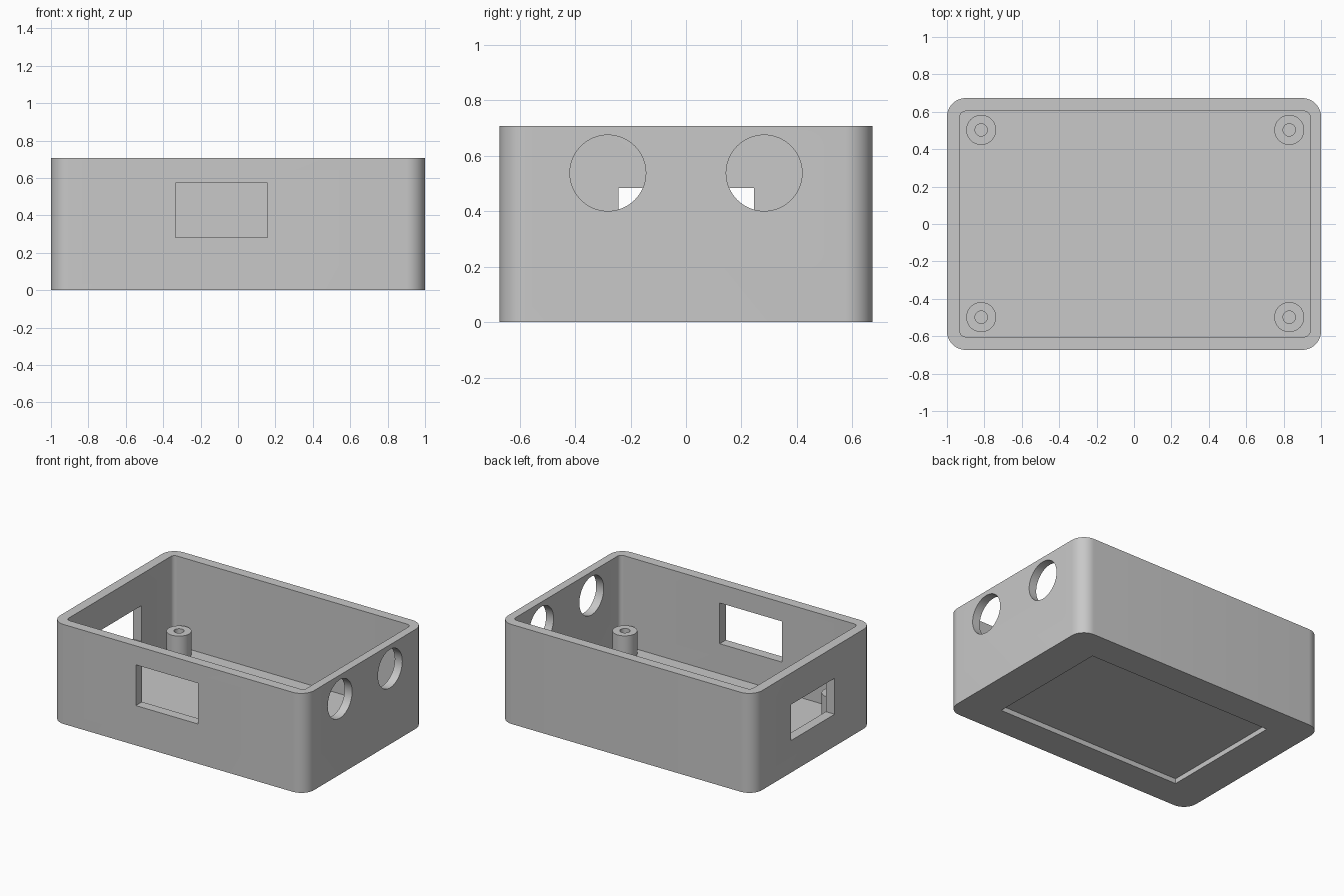
import bpy
import bmesh
import math

cube = bpy.data.objects.get("Cube")
if cube:
    bpy.data.objects.remove(cube, do_unlink=True)

# Main dimensions
HALF_X, HALF_Y, HEIGHT = 1.0, 0.673, 0.708
FLOOR = 0.07

grey = bpy.data.materials.new("light grey plastic")
grey.use_nodes = True
grey.diffuse_color = (0.58, 0.58, 0.58, 1)
grey.node_tree.nodes["Principled BSDF"].inputs["Base Color"].default_value = (0.58, 0.58, 0.58, 1)


def make_object(name, bm):
    bmesh.ops.recalc_face_normals(bm, faces=bm.faces)
    mesh = bpy.data.meshes.new(name)
    bm.to_mesh(mesh)
    bm.free()
    mesh.materials.append(grey)
    obj = bpy.data.objects.new(name, mesh)
    bpy.context.collection.objects.link(obj)
    return obj


def block(name, low, high, radius=0):
    """Box between two corners, with optional rounded vertical edges."""
    bm = bmesh.new()
    bmesh.ops.create_cube(bm, size=1)
    for v in bm.verts:
        v.co = [h if c > 0 else l for c, l, h in zip(v.co, low, high)]
    if radius:
        upright = [e for e in bm.edges
                   if abs(e.verts[0].co.z - e.verts[1].co.z) > 0.01]
        bmesh.ops.bevel(bm, geom=upright, offset=radius, segments=12,
                        profile=0.5, affect='EDGES')
    return make_object(name, bm)


def cylinder(name, radius, depth, location, along_x=False):
    bm = bmesh.new()
    bmesh.ops.create_cone(bm, cap_ends=True, segments=64, radius1=radius,
                          radius2=radius, depth=depth)
    obj = make_object(name, bm)
    if along_x:
        obj.rotation_euler.y = math.pi / 2
    obj.location = location
    return obj


def activate(obj):
    bpy.ops.object.select_all(action='DESELECT')
    obj.select_set(True)
    bpy.context.view_layer.objects.active = obj


def cut(target, cutter):
    """Subtract the cutter from the target and discard the cutter."""
    cutter.hide_render = True
    mod = target.modifiers.new("cut", 'BOOLEAN')
    mod.operation = 'DIFFERENCE'
    mod.solver = 'EXACT'
    mod.object = cutter
    activate(target)
    bpy.ops.object.modifier_apply(modifier=mod.name)
    bpy.data.objects.remove(cutter, do_unlink=True)


def smooth(obj):
    activate(obj)
    bpy.ops.object.shade_smooth_by_angle(angle=math.radians(30))


# Open-topped case with rounded corners
case = block("enclosure_case", (-HALF_X, -HALF_Y, 0), (HALF_X, HALF_Y, HEIGHT), 0.1)
cut(case, block("cavity", (-0.931, -0.603, FLOOR), (0.941, 0.603, 1), 0.03))

# Shallow recess under the base
cut(case, block("base_recess", (-0.73, -0.455, -0.1), (0.73, 0.455, 0.035)))

# Rectangular openings in the front wall and one end wall
cut(case, block("front_window", (-0.333, -0.8, 0.283), (0.157, -0.5, 0.573)))
cut(case, block("end_window", (-1.1, -0.243, 0.228), (-0.8, 0.246, 0.484)))

# Two round ports in the other end wall
for y in (-0.282, 0.282):
    cut(case, cylinder("port", 0.137, 0.4, (1, y, 0.538), along_x=True))
smooth(case)

# Four hollow mounting posts on the floor
POST_TOP = 0.236
for side_x, x in (("right", -0.817), ("left", 0.83)):
    for side_y, y in (("front", -0.498), ("back", 0.503)):
        middle = (x, y, (FLOOR + POST_TOP) / 2)
        post = cylinder(f"mounting_post_{side_y}_{side_x}", 0.08,
                        POST_TOP - FLOOR, middle)
        cut(post, cylinder("screw_hole", 0.033, 0.5, middle))
        smooth(post)
